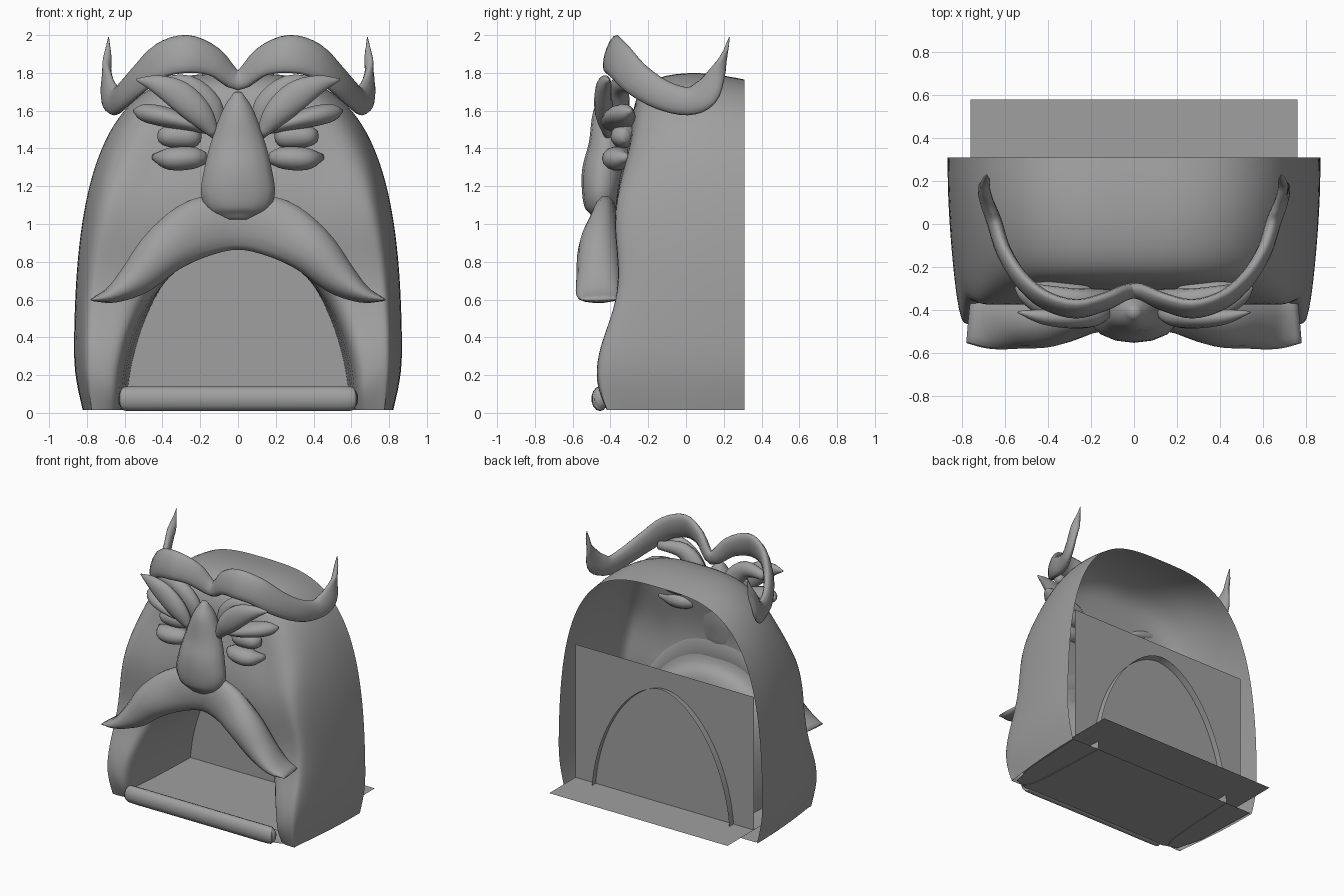
import bpy, bmesh, math
from mathutils import Vector

cube = bpy.data.objects.get("Cube")
if cube:
    bpy.data.objects.remove(cube, do_unlink=True)

grey = bpy.data.materials.new("stone_grey")
grey.use_nodes = True
grey.diffuse_color = (0.35, 0.35, 0.35, 1)
grey.node_tree.nodes["Principled BSDF"].inputs["Base Color"].default_value = grey.diffuse_color


def finish(name, bm, smooth=True):
    bmesh.ops.recalc_face_normals(bm, faces=bm.faces)
    for f in bm.faces:
        f.smooth = smooth
    mesh = bpy.data.meshes.new(name)
    bm.to_mesh(mesh)
    bm.free()
    mesh.materials.append(grey)
    obj = bpy.data.objects.new(name, mesh)
    bpy.context.collection.objects.link(obj)
    return obj


def spline(keys, steps):
    """Smooth curve through tuples of any length."""
    keys = [Vector(k) for k in keys]
    out = []
    for i in range(len(keys) - 1):
        p1, p2 = keys[i], keys[i + 1]
        p0 = keys[i - 1] if i else p1 * 2 - p2
        p3 = keys[i + 2] if i + 2 < len(keys) else p2 * 2 - p1
        for k in range(steps):
            t = k / steps
            out.append((p1 * 2 + (p2 - p0) * t + (p0 * 2 - p1 * 5 + p2 * 4 - p3) * t * t
                        + (p1 * 3 - p0 - p2 * 3 + p3) * t ** 3) / 2)
    return out + [keys[-1]]


def loft(bm, rows, closed):
    n = len(rows[0])
    for a, b in zip(rows, rows[1:]):
        for i in range(n if closed else n - 1):
            j = (i + 1) % n
            bm.faces.new((a[i], a[j], b[j], b[i]))


def sweep(name, keys, ref, mirrored=False, flip=1, sides=14):
    """Keys are x, y, z, radius along ref, radius across ref."""
    if mirrored:
        keys = [(-k[0], *k[1:]) for k in reversed(keys[1:])] + keys
    pts = spline(keys, 4)
    bm, rows = bmesh.new(), []
    for i, p in enumerate(pts):
        before, after = pts[max(i - 1, 0)], pts[min(i + 1, len(pts) - 1)]
        tangent = Vector((after - before)[:3]).normalized()
        r = Vector(ref)
        a = (r - tangent * r.dot(tangent)).normalized()
        b = tangent.cross(a)
        row = []
        for s in range(sides):
            t = math.tau * s / sides
            co = Vector(p[:3]) + a * max(p[3], .002) * math.cos(t) + b * max(p[4], .002) * math.sin(t)
            row.append(bm.verts.new((co.x * flip, co.y, co.z)))
        rows.append(row)
    loft(bm, rows, True)
    bm.faces.new(rows[0])
    bm.faces.new(rows[-1])
    return finish(name, bm)


def plate(name, corners):
    bm = bmesh.new()
    bm.faces.new([bm.verts.new(c) for c in corners])
    return finish(name, bm, False)


# Side profile of the face: height, depth
PROFILE = [(0, -.41), (.1, -.475), (.3, -.475), (.45, -.42), (.62, -.345), (.8, -.355),
           (1.05, -.395), (1.2, -.375), (1.35, -.30), (1.5, -.285), (1.7, -.29), (2, -.26)]


def face_depth(z):
    for (z0, y0), (z1, y1) in zip(PROFILE, PROFILE[1:]):
        if z <= z1:
            return y0 + (y1 - y0) * (z - z0) / (z1 - z0)
    return PROFILE[-1][1]


# Head shell: arched rings from the mouth tunnel, over the face, to the open back
# Each ring: half width, height, squareness, how far it follows the profile, depth offset
rings = [
    (.59, .97, 1.8, 0, .31),
    (.615, .80, 2.2, 1, .05),
    (.67, .94, 2.3, 1, 0),
    (.74, 1.2, 2.6, 1, 0),
    (.785, 1.45, 2.8, 1, 0),
    (.812, 1.66, 2.9, 1, .01),
    (.84, 1.77, 3.05, .5, -.04),
    (.868, 1.795, 3.3, 0, .08),
    (.87, 1.75, 3.3, 0, .31),
]
HALF = 14
bm, rows = bmesh.new(), []
for w, h, n, follow, offset in rings:
    half = []
    for i in range(HALF + 1):
        t = math.pi / 2 * i / HALF
        c, s = max(math.cos(t), 0), math.sin(t)
        r = (c ** n + s ** n) ** (-1 / n)
        z = .015 + h * r * s
        x = w * r * c
        if w > .8:
            x *= 1 - .06 * max(0, 1 - z / .2)
        half.append((x, follow * face_depth(z) + offset, z))
    full = half + [(-x, y, z) for x, y, z in reversed(half[:-1])]
    rows.append([bm.verts.new(p) for p in full])
loft(bm, rows, False)
shell = finish("head_shell", bm)
sub = shell.modifiers.new("smooth_form", 'SUBSURF')
sub.levels = sub.render_levels = 2
sub.boundary_smooth = 'PRESERVE_CORNERS'

# Floor, underside and back wall
plate("floor", [(-.76, -.38, .085), (.76, -.38, .085), (.76, .58, .085), (-.76, .58, .085)])
outline = [(.63, -.44), (.74, -.40), (.79, -.2), (.81, .305)]
plate("underside", [(x, y, .02) for x, y in outline]
      + [(-x, y, .02) for x, y in reversed(outline)])
plate("back_wall", [(-.76, .26, .085), (.76, .26, .085), (.76, .26, 1.11), (-.76, .26, 1.11)])

# Rolled lower lip
sweep("lower_lip", [(0, -.455, .075, .065, .045), (.3, -.455, .075, .065, .045),
                    (.57, -.455, .075, .065, .045), (.61, -.45, .075, .055, .04),
                    (.63, -.445, .075, .03, .02)], (0, 0, 1), True)

# Drooping moustache
sweep("moustache", [(0, -.42, 1.01, .06, .15), (.2, -.435, .98, .075, .16),
                    (.38, -.46, .87, .11, .135), (.53, -.46, .72, .12, .10),
                    (.66, -.46, .63, .122, .05), (.77, -.45, .60, .105, .008)],
      (0, 1, 0), True)

# Long nose
sweep("nose", [(0, -.41, 1.70, .02, .02), (0, -.41, 1.60, .08, .085),
               (0, -.42, 1.42, .095, .15), (0, -.44, 1.28, .11, .185),
               (0, -.45, 1.16, .10, .20), (0, -.45, 1.07, .08, .16),
               (0, -.46, 1.02, .03, .07)], (0, 1, 0))

# Double-humped brow band ending in upturned horns
sweep("horned_brow", [(0, -.31, 1.76, .055, .035), (.13, -.36, 1.86, .085, .035),
                      (.27, -.395, 1.90, .105, .035), (.41, -.355, 1.865, .10, .035),
                      (.52, -.265, 1.77, .09, .035), (.605, -.13, 1.685, .08, .035),
                      (.65, .01, 1.65, .075, .035), (.685, .105, 1.695, .08, .03),
                      (.695, .165, 1.80, .045, .025), (.69, .205, 1.90, .02, .015),
                      (.685, .23, 1.99, .002, .002)], (0, .3, 1), True)

# Eyes, lids, forehead ridges and leaf-shaped eyebrows on both sides
for side, flip in (("left", 1), ("right", -1)):
    sweep(side + "_eyeball", [(.20, -.32, 1.465, .02, .03), (.235, -.33, 1.465, .06, .06),
                              (.31, -.33, 1.465, .07, .065), (.38, -.33, 1.465, .06, .055),
                              (.42, -.32, 1.465, .02, .03)], (0, 1, 0), flip=flip)
    sweep(side + "_upper_lid", [(.13, -.35, 1.49, .02, .02), (.25, -.36, 1.53, .085, .04),
                                (.40, -.35, 1.57, .085, .055), (.50, -.32, 1.59, .05, .045),
                                (.55, -.29, 1.60, .01, .01)], (0, 1, 0), flip=flip)
    sweep(side + "_lower_lid", [(.17, -.35, 1.35, .03, .03), (.24, -.36, 1.35, .075, .06),
                                (.36, -.36, 1.345, .075, .06), (.45, -.31, 1.355, .01, .015)],
          (0, 1, 0), flip=flip)
    sweep(side + "_forehead_ridge", [(.11, -.34, 1.50, .03, .03), (.15, -.35, 1.62, .05, .07),
                                     (.27, -.35, 1.73, .05, .06), (.45, -.31, 1.74, .03, .03)],
          (0, 1, 0), flip=flip)
    sweep(side + "_eyebrow", [(.12, -.41, 1.47, .025, .025), (.20, -.43, 1.58, .05, .07),
                              (.31, -.44, 1.68, .045, .08), (.43, -.43, 1.74, .035, .05),
                              (.54, -.41, 1.765, .005, .005)], (0, 1, 0), flip=flip)
